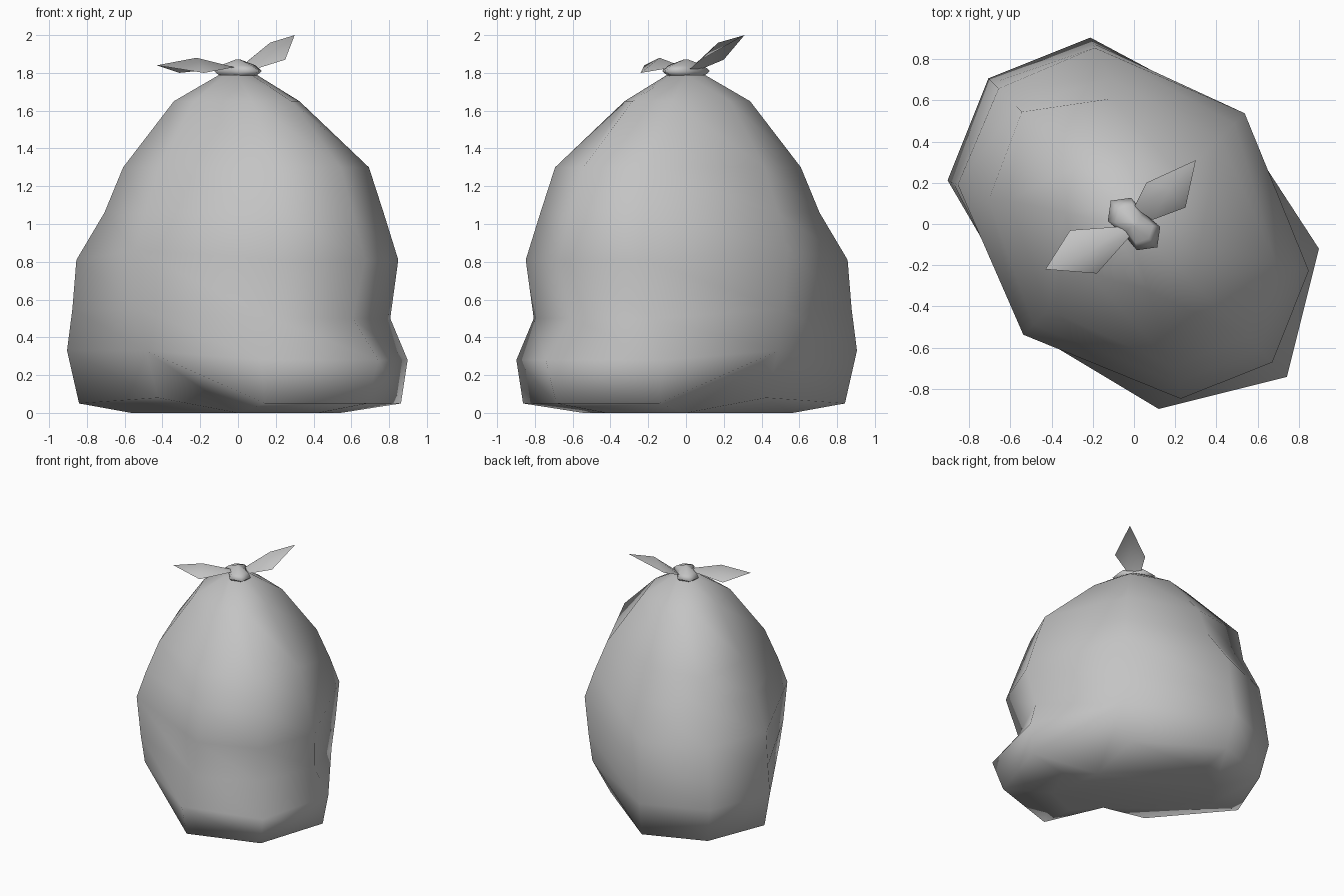
import bpy
import bmesh
from math import radians
from mathutils import Matrix, Vector

default_cube = bpy.data.objects.get("Cube")
if default_cube:
    bpy.data.objects.remove(default_cube, do_unlink=True)

# Single grey plastic
grey = bpy.data.materials.new("grey_plastic")
grey.use_nodes = True
colour = (0.55, 0.55, 0.55, 1)
grey.diffuse_color = colour
grey.node_tree.nodes["Principled BSDF"].inputs["Base Color"].default_value = colour

# The bag's plane of symmetry runs diagonally between front and left
DIAGONAL = Matrix.Rotation(radians(-45), 4, "Z")


def finish(name, bm):
    """Turn a bmesh into a smooth object with the grey material."""
    mesh = bpy.data.meshes.new(name)
    bm.to_mesh(mesh)
    bm.free()
    mesh.materials.append(grey)
    obj = bpy.data.objects.new(name, mesh)
    bpy.context.collection.objects.link(obj)
    bpy.ops.object.select_all(action="DESELECT")
    obj.select_set(True)
    bpy.context.view_layer.objects.active = obj
    bpy.ops.object.shade_smooth_by_angle(angle=radians(180))


def ring_points(heights, nose, front, side, back, tail):
    """Eight points around the bag, mirrored across the diagonal plane."""
    z_front, z_side, z_back = heights
    half = [(*front, z_front), (*side, z_side), (*back, z_back)]
    mirrored = [(x, -y, z) for x, y, z in reversed(half)]
    return [(nose, 0, z_front), *half, (tail, 0, z_back), *mirrored]


def fold_under(bm, loops):
    """Crease the bag beneath the front lobe, on both flanks."""
    upper, lower, base = loops[-3:]
    for front, side in ((1, 2), (-1, -2)):
        bm.edges.remove(bm.edges.get((lower[front], lower[side])))
        bm.faces.new((upper[front], lower[front], upper[side]))
        bm.faces.new((upper[side], lower[front], base[side]))
        bm.faces.new((upper[side], base[side], lower[side]))
        bm.faces.new((lower[front], base[front], base[side]))


def loft(name, rings, folded=False):
    """Skin a stack of rings from top to bottom and cap both ends."""
    bm = bmesh.new()
    loops = [[bm.verts.new(DIAGONAL @ Vector(p)) for p in ring_points(*r)] for r in rings]
    for upper, lower in zip(loops, loops[1:]):
        count = len(upper)
        for i in range(count):
            j = (i + 1) % count
            bm.faces.new((upper[i], lower[i], lower[j], upper[j]))
    bm.faces.new(loops[0])
    bm.faces.new(reversed(loops[-1]))
    if folded:
        fold_under(bm, loops)
    bmesh.ops.recalc_face_normals(bm, faces=bm.faces)
    finish(name, bm)


def leaf(name, ridge, *outline):
    """Tie end: a fan of facets around a raised ridge point."""
    bm = bmesh.new()
    rim = [bm.verts.new(p) for p in outline]
    peak = bm.verts.new(ridge)
    for i, vert in enumerate(rim):
        bm.faces.new((rim[(i + 1) % len(rim)], vert, peak))
    finish(name, bm)


# Sagging bag: heights, nose, front corner, side, back corner, tail
loft("bag_body", [
    ((1.79, 1.79, 1.79), .1, (.07, .07), (0, .1), (-.07, .07), -.1),
    ((1.65, 1.65, 1.65), .4, (.28, .18), (0, .33), (-.28, .2), -.4),
    ((1.3, 1.3, 1.3), .77, (.63, .35), (0, .59), (-.51, .35), -.77),
    ((1.06, 1.06, 1.06), .86, (.7, .39), (0, .69), (-.58, .42), -.81),
    ((.81, .86, .81), .95, (.76, .44), (0, .76), (-.74, .47), -.93),
    ((.5, .55, .55), .86, (.69, .45), (0, .73), (-.76, .48), -.97),
    ((.28, .33, .33), 1.05, (.72, .55), (.01, .7), (-.79, .49), -1),
    ((.05, .08, .05), .97, (.71, .51), (-.03, .57), (-.73, .46), -.93),
    ((0, 0, 0), .6, (.5, .27), (.25, .25), (-.55, .25), -.6),
], folded=True)

# Pinched knot on the neck
loft("knot", [
    ((1.87, 1.87, 1.87), .01, (.01, .01), (0, .01), (-.01, .01), -.01),
    ((1.84, 1.84, 1.84), .1, (.07, .06), (0, .05), (-.07, .06), -.1),
    ((1.81, 1.81, 1.81), .16, (.1, .08), (0, .07), (-.1, .08), -.16),
    ((1.78, 1.78, 1.78), .1, (.07, .06), (0, .05), (-.07, .06), -.1),
])

# Two loose tie ends
leaf("raised_tie_end", (.17, .17, 1.96), (.09, .02, 1.82), (0, .08, 1.82),
     (.06, .2, 1.87), (.3, .31, 2), (.25, .08, 1.87))
leaf("drooping_tie_end", (-.22, -.14, 1.88), (-.03, -.01, 1.83), (-.02, -.06, 1.83),
     (-.18, -.24, 1.8), (-.43, -.22, 1.84), (-.31, -.03, 1.8))
